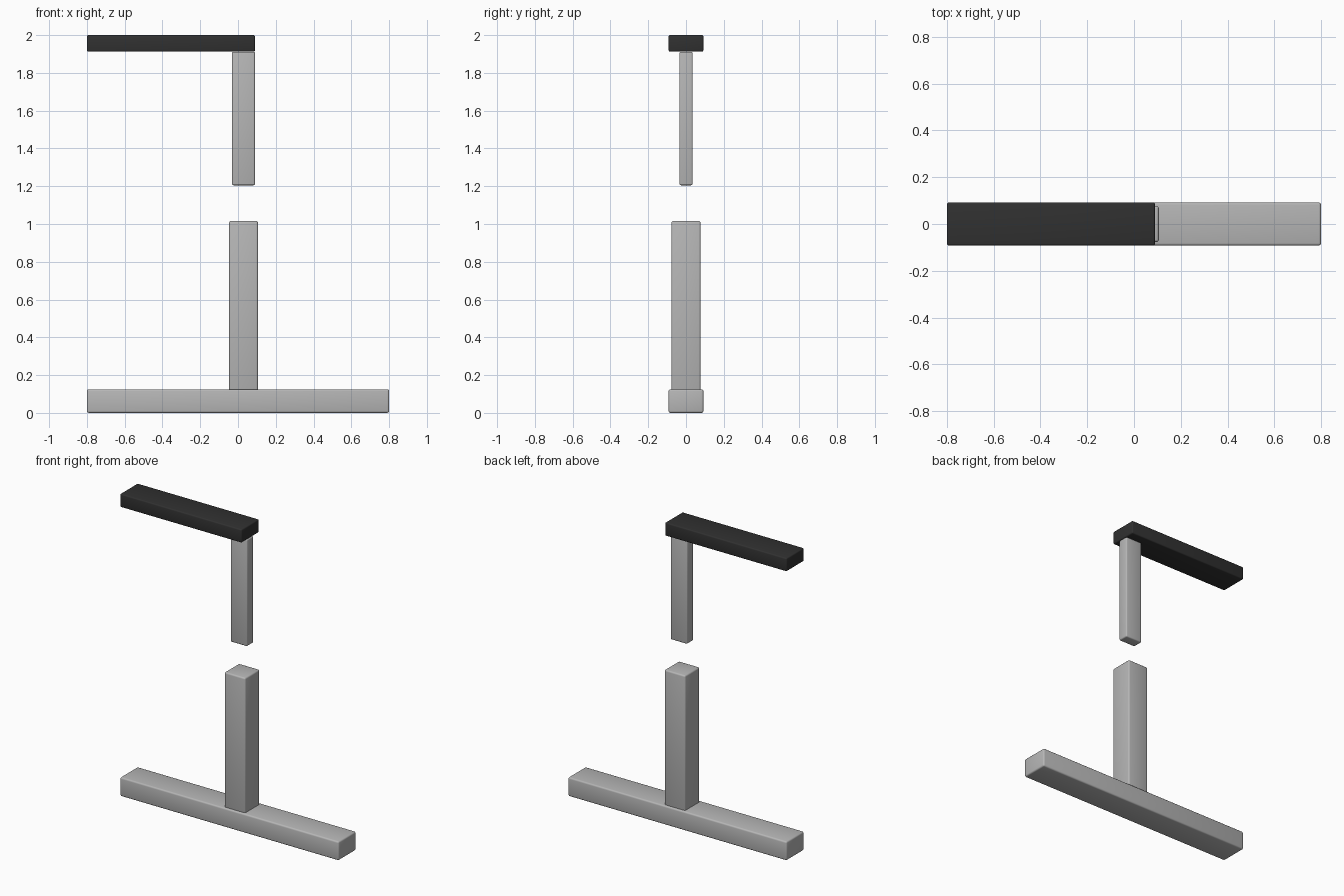
import bpy

if "Cube" in bpy.data.objects:
    bpy.data.objects.remove(bpy.data.objects["Cube"])


def material(name, value):
    m = bpy.data.materials.new(name)
    m.diffuse_color = (value, value, value, 1)
    m.use_nodes = True
    m.node_tree.nodes["Principled BSDF"].inputs["Base Color"].default_value = m.diffuse_color
    return m


grey = material("light_grey_metal", 0.47)
black = material("black_metal", 0.03)


def rounded_bar(name, lo, hi, bevel, mat):
    """Box between two corners with softly rounded edges."""
    centre = [(a + b) / 2 for a, b in zip(lo, hi)]
    bpy.ops.mesh.primitive_cube_add(size=1, location=centre)
    ob = bpy.context.object
    ob.name = name
    ob.scale = [b - a for a, b in zip(lo, hi)]
    bpy.ops.object.transform_apply(location=False, rotation=False, scale=True)
    mod = ob.modifiers.new("rounded_edges", "BEVEL")
    mod.width = bevel
    mod.segments = 3
    bpy.ops.object.modifier_apply(modifier=mod.name)
    bpy.ops.object.shade_smooth_by_angle(angle=0.6)
    ob.data.materials.append(mat)
    return ob


# Floor foot
rounded_bar("foot", (-0.8, -0.092, 0), (0.8, 0.092, 0.125), 0.01, grey)
# Outer telescoping column, standing on the foot
rounded_bar("lower_column", (-0.047, -0.077, 0.11), (0.106, 0.077, 1.016), 0.01, grey)
# Inner telescoping column, raised clear of the lower one
rounded_bar("upper_column", (-0.032, -0.035, 1.205), (0.09, 0.035, 1.911), 0.008, grey)
# Desktop support arm
rounded_bar("top_arm", (-0.8, -0.092, 1.912), (0.09, 0.092, 2.0), 0.008, black)
